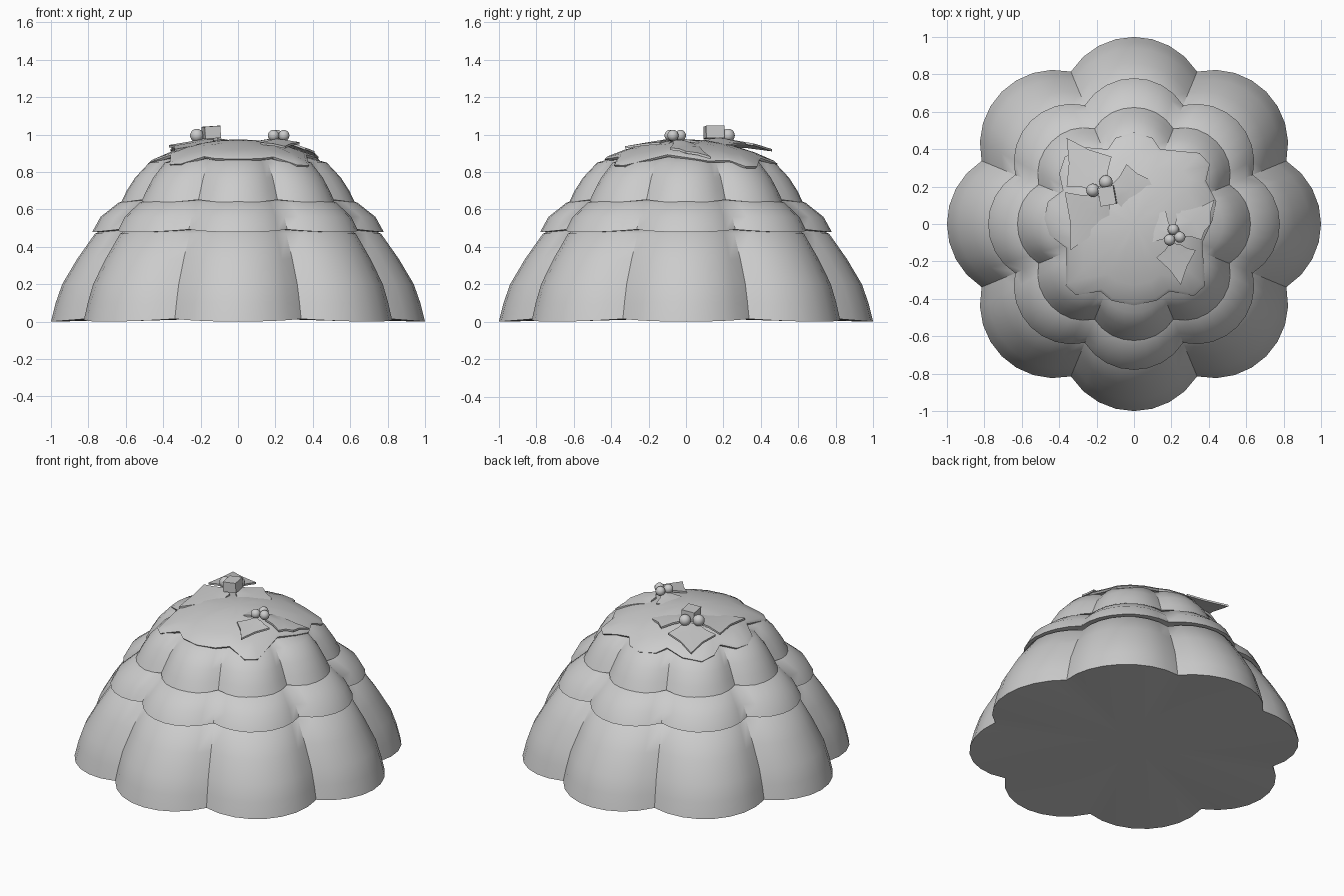
import bpy, bmesh, math
from mathutils import Vector

if "Cube" in bpy.data.objects:
    bpy.data.objects.remove(bpy.data.objects["Cube"])

grey = bpy.data.materials.new("plain grey")
grey.diffuse_color = (0.6, 0.6, 0.6, 1)
grey.use_nodes = True
grey.node_tree.nodes["Principled BSDF"].inputs["Base Color"].default_value = grey.diffuse_color


def finish(name, bm, smooth=40):
    bmesh.ops.recalc_face_normals(bm, faces=bm.faces)
    me = bpy.data.meshes.new(name)
    bm.to_mesh(me)
    bm.free()
    ob = bpy.data.objects.new(name, me)
    bpy.context.collection.objects.link(ob)
    me.materials.append(grey)
    if smooth:
        bpy.ops.object.select_all(action='DESELECT')
        ob.select_set(True)
        bpy.context.view_layer.objects.active = ob
        bpy.ops.object.shade_smooth_by_angle(angle=math.radians(smooth))
    return ob


def loft(name, rings, bottom, top, smooth=40):
    """Skin closed rings and close both ends with a fan."""
    bm = bmesh.new()
    loops = [[bm.verts.new(p) for p in ring] for ring in rings]
    n = len(loops[0])
    for a, b in zip(loops, loops[1:]):
        for i in range(n):
            j = (i + 1) % n
            bm.faces.new((a[i], a[j], b[j], b[i]))
    for ring, z in ((loops[0], bottom), (loops[-1], top)):
        c = bm.verts.new((0, 0, z))
        for i in range(n):
            bm.faces.new((ring[i], ring[(i + 1) % n], c))
    return finish(name, bm, smooth)


# Scalloped layers: eight round lobes, one profile each
LOBES, STEPS = 8, 8


def scallop(radius, z, lift=0.0):
    ring = []
    for i in range(LOBES * STEPS):
        t = (i % STEPS) / STEPS
        a = (t if t <= 0.5 else t - 1) * 2 * math.pi / LOBES
        s = 0.6 * math.sin(a)
        r = radius * (0.6 * math.cos(a) + math.sqrt(0.16 - s * s))
        ang = 2 * math.pi * i / (LOBES * STEPS)
        ring.append((r * math.cos(ang), r * math.sin(ang),
                     z + lift * (2 * abs(a) * LOBES / (2 * math.pi)) ** 2))
    return ring


layers = {
    "lower_layer": ([(1, 0), (0.975, 0.1), (0.94, 0.2), (0.86, 0.335), (0.765, 0.47), (0.70, 0.5)], 0.02),
    "middle_layer": ([(0.78, 0.478), (0.735, 0.56), (0.64, 0.635), (0.57, 0.66)], 0.48),
    "upper_layer": ([(0.625, 0.637), (0.595, 0.70), (0.55, 0.77), (0.475, 0.85), (0.3, 0.90)], 0.64),
}
for name, (profile, base) in layers.items():
    rings = [scallop(r, z, 0.015 if k == 0 else 0) for k, (r, z) in enumerate(profile)]
    loft(name, rings, base, profile[-1][1] + 0.01)


# Icing: an uneven domed cap with a thin lip
def icing_z(x, y):
    return 0.975 - 0.52 * (x * x + y * y)


outline = [(0.44, 0.12), (0.385, 0.23), (0.405, 0.32), (0.35, 0.38), (0.24, 0.39), (0.14, 0.40),
           (0.10, 0.46), (0, 0.49), (-0.10, 0.46), (-0.14, 0.40), (-0.26, 0.41), (-0.37, 0.36),
           (-0.40, 0.27), (-0.38, 0.18), (-0.46, 0.12), (-0.48, 0.03), (-0.45, -0.06),
           (-0.36, -0.13), (-0.365, -0.33), (-0.31, -0.38), (-0.18, -0.36), (-0.12, -0.41),
           (0, -0.435), (0.12, -0.41), (0.19, -0.36), (0.32, -0.385), (0.38, -0.33),
           (0.365, -0.1), (0.42, 0.02)]
rings = [[(x * f, y * f, icing_z(x * f, y * f) - d) for x, y in outline]
         for f, d in ((0.9, 0.035), (0.98, 0.022), (1, 0.008), (0.96, 0), (0.75, 0), (0.5, 0), (0.25, 0))]
loft("icing", rings, 0.92, 0.975, 50)


# Holly leaves: curved-in edges, drooping away from the sprig centre
def leaf(name, hub, corners, droop=0.17, thick=0.012):
    pts = [Vector(p) for p in corners]
    mid = sum(pts, Vector((0, 0))) / len(pts)
    edge = []
    for a, b in zip(pts, pts[1:] + pts[:1]):
        m = (a + b) / 2
        edge += [a, m + (mid - m) * 0.1]
    bm = bmesh.new()

    def height(p):
        return 0.985 - droop * (p - Vector(hub)).length

    sides = []
    for dz in (0, -thick):
        rim = [bm.verts.new((p.x, p.y, height(p) + dz)) for p in edge]
        c = bm.verts.new((mid.x, mid.y, height(mid) + dz))
        for i in range(len(rim)):
            bm.faces.new((rim[i], rim[(i + 1) % len(rim)], c))
        sides.append(rim)
    a, b = sides
    for i in range(len(a)):
        j = (i + 1) % len(a)
        bm.faces.new((a[i], a[j], b[j], b[i]))
    finish(name, bm, 30)


left_hub, right_hub = (-0.13, 0.17), (0.21, -0.05)
leaf("left_leaf_back", left_hub, [(-0.36, 0.46), (-0.12, 0.36), (-0.14, 0.2), (-0.22, 0.18), (-0.36, 0.2)])
leaf("left_leaf_front", left_hub, [(-0.34, -0.14), (-0.11, -0.01), (-0.13, 0.1), (-0.2, 0.16), (-0.37, 0.17)])
leaf("left_leaf_side", left_hub, [(-0.13, 0.2), (-0.04, 0.32), (0.08, 0.24), (0.14, 0.17), (-0.04, 0.035), (-0.11, 0.13)])
leaf("right_leaf_front", right_hub, [(0.25, -0.325), (0.12, -0.18), (0.2, -0.09), (0.25, -0.11), (0.33, -0.14)])
leaf("right_leaf_inner", right_hub, [(0.17, 0.07), (0.02, 0.04), (0.02, -0.13), (0.2, -0.07), (0.21, -0.04)])
leaf("right_leaf_outer", right_hub, [(0.22, 0.0), (0.22, 0.075), (0.31, 0.08), (0.43, 0.13), (0.41, 0.0), (0.36, -0.085), (0.25, -0.07)], 0.36)

# Berries
berries = [(-0.22, 0.18, 0.036), (-0.15, 0.225, 0.036),
           (0.21, -0.03, 0.03), (0.19, -0.085, 0.03), (0.245, -0.07, 0.03)]
for i, (x, y, r) in enumerate(berries):
    bm = bmesh.new()
    bmesh.ops.create_uvsphere(bm, u_segments=16, v_segments=10, radius=r)
    bmesh.ops.translate(bm, verts=bm.verts, vec=(x, y, 0.995))
    finish(f"berry_{i + 1}", bm, 60)

# Square block beside the left berries
bm = bmesh.new()
bmesh.ops.create_cube(bm, size=1)
bmesh.ops.scale(bm, verts=bm.verts, vec=(0.085, 0.1, 0.065))
block = finish("block", bm, 0)
block.location = (-0.143, 0.15, 1.012)
block.rotation_euler = (0, math.radians(-4), math.radians(10))
